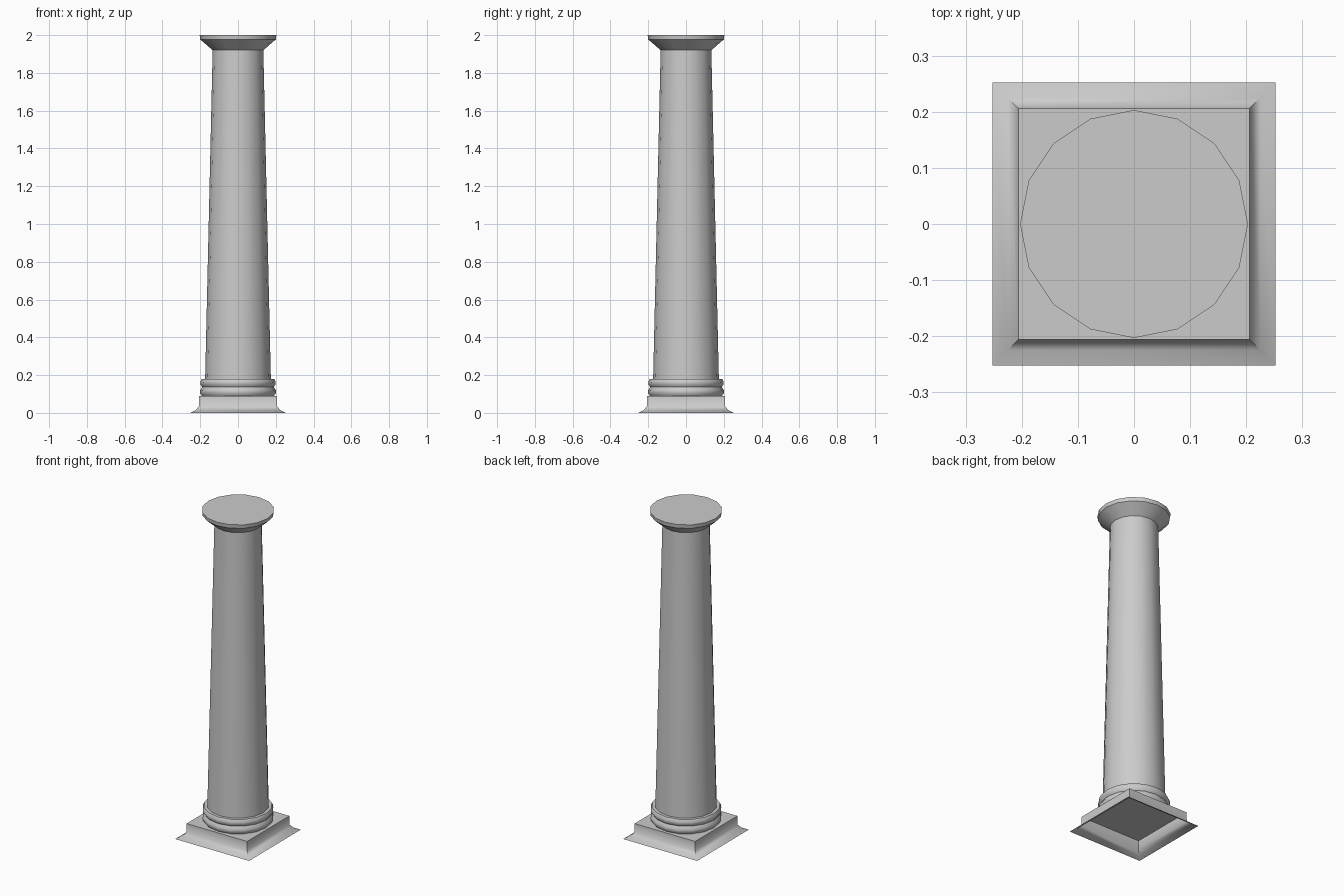
import bpy, bmesh, math

if "Cube" in bpy.data.objects:
    bpy.data.objects.remove(bpy.data.objects["Cube"])


def lathe(name, profile, sides, turn=0.0, cap=False, sharp=35):
    """Stack rings of (radius, z) and bridge them into an open-bottomed shell."""
    bm = bmesh.new()
    rings = []
    for r, z in profile:
        angles = [turn + 2 * math.pi * i / sides for i in range(sides)]
        rings.append([bm.verts.new((r * math.cos(a), r * math.sin(a), z)) for a in angles])
    for low, high in zip(rings, rings[1:]):
        for i in range(sides):
            j = (i + 1) % sides
            bm.faces.new((low[i], low[j], high[j], high[i]))
    if cap:
        bm.faces.new(rings[-1])
    mesh = bpy.data.meshes.new(name)
    bm.to_mesh(mesh)
    bm.free()
    obj = bpy.data.objects.new(name, mesh)
    bpy.context.collection.objects.link(obj)
    bpy.ops.object.select_all(action='DESELECT')
    obj.select_set(True)
    bpy.context.view_layer.objects.active = obj
    bpy.ops.object.shade_smooth_by_angle(angle=math.radians(sharp))
    return obj


# Square plinth with flared foot, hollow underneath
plinth = [(0.252, 0.0), (0.225, 0.014), (0.207, 0.035), (0.206, 0.09)]
lathe("plinth", [(h * math.sqrt(2), z) for h, z in plinth], 4,
      turn=math.pi / 4, cap=True, sharp=60)

# Double rounded moulding at the foot of the shaft
lathe("base_moulding", [(0.19, 0.09), (0.2, 0.104), (0.2, 0.12), (0.189, 0.137),
                        (0.2, 0.152), (0.199, 0.166), (0.192, 0.18), (0.174, 0.18)],
      16, sharp=60)

# Tapered shaft
lathe("shaft", [(0.174, 0.18), (0.136, 1.84), (0.134, 1.92)], 16)

# Flared capital with flat top
lathe("capital", [(0.134, 1.92), (0.2, 1.977), (0.203, 2.0)], 16, cap=True, sharp=30)
